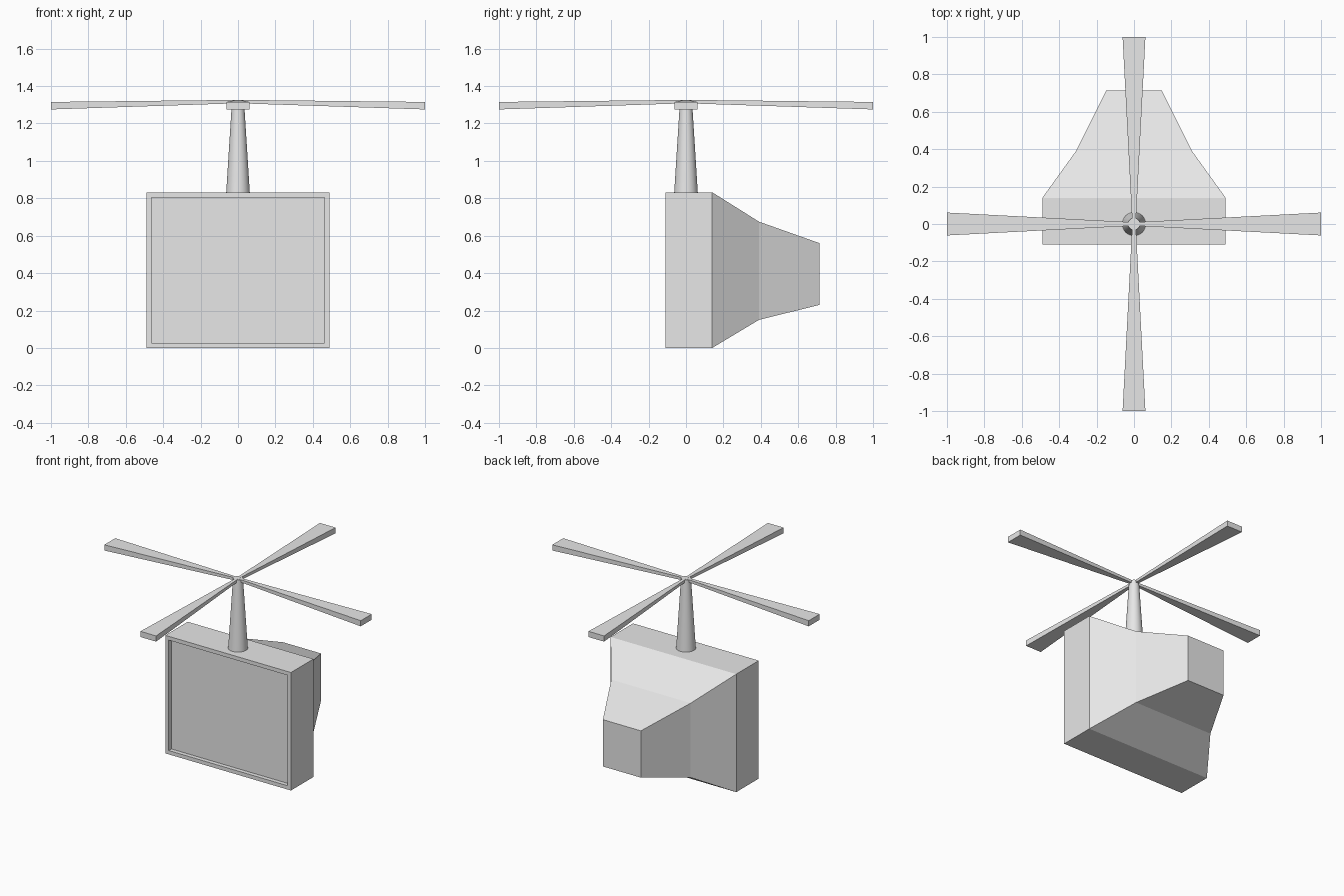
import bpy, bmesh, math
from mathutils import Matrix, Vector

default = bpy.data.objects.get("Cube")
if default:
    bpy.data.objects.remove(default, do_unlink=True)

# One plain material
GREY = (0.8, 0.8, 0.8, 1.0)
grey = bpy.data.materials.new("light_grey")
grey.use_nodes = True
grey.diffuse_color = GREY
grey.node_tree.nodes["Principled BSDF"].inputs["Base Color"].default_value = GREY


def add_object(name, bm):
    bmesh.ops.recalc_face_normals(bm, faces=bm.faces[:])
    mesh = bpy.data.meshes.new(name)
    bm.to_mesh(mesh)
    bm.free()
    mesh.materials.append(grey)
    obj = bpy.data.objects.new(name, mesh)
    bpy.context.collection.objects.link(obj)
    return obj


def loft_rectangles(sections):
    """Join rectangles (y, half width, bottom, top) along y; returns mesh and front cap."""
    bm = bmesh.new()
    rings = []
    for y, w, low, high in sections:
        corners = ((-w, low), (w, low), (w, high), (-w, high))
        rings.append([bm.verts.new((x, y, z)) for x, z in corners])
    for a, b in zip(rings, rings[1:]):
        for i in range(4):
            j = (i + 1) % 4
            bm.faces.new((a[i], a[j], b[j], b[i]))
    front = bm.faces.new(rings[0])
    bm.faces.new(rings[-1])
    bmesh.ops.recalc_face_normals(bm, faces=bm.faces[:])
    return bm, front


# Housing: box front with a stepped tapering back, and a recessed screen
bm, screen = loft_rectangles([
    (-0.11, 0.49, 0.0, 0.832),
    (0.14, 0.49, 0.0, 0.832),
    (0.39, 0.31, 0.15, 0.675),
    (0.714, 0.148, 0.23, 0.56),
])
bmesh.ops.inset_region(bm, faces=[screen], thickness=0.038)
rim = bmesh.ops.extrude_face_region(bm, geom=[screen])
moved = [v for v in rim["geom"] if isinstance(v, bmesh.types.BMVert)]
bmesh.ops.translate(bm, verts=moved, vec=Vector((0, 0.03, 0)))
if screen.is_valid:
    bmesh.ops.delete(bm, geom=[screen], context="FACES_ONLY")
add_object("screen_housing", bm)

# Tapered mast
bm = bmesh.new()
bottom, top = 0.83, 1.325
bmesh.ops.create_cone(bm, cap_ends=True, segments=32, radius1=0.063, radius2=0.032,
                      depth=top - bottom,
                      matrix=Matrix.Translation((0, 0, (bottom + top) / 2)))
mast = add_object("rotor_mast", bm)
bpy.ops.object.select_all(action="DESELECT")
mast.select_set(True)
bpy.context.view_layer.objects.active = mast
bpy.ops.object.shade_smooth_by_angle(angle=math.radians(35))

# Four rotor blades, thin at the hub and wide at the tip
for i, side in enumerate(("back", "right", "front", "left")):
    bm, _ = loft_rectangles([
        (0.0, 0.009, 1.308, 1.326),
        (1.0, 0.061, 1.275, 1.315),
    ])
    bm.transform(Matrix.Rotation(i * math.pi / 2, 4, "Z"))
    add_object("rotor_blade_" + side, bm)
